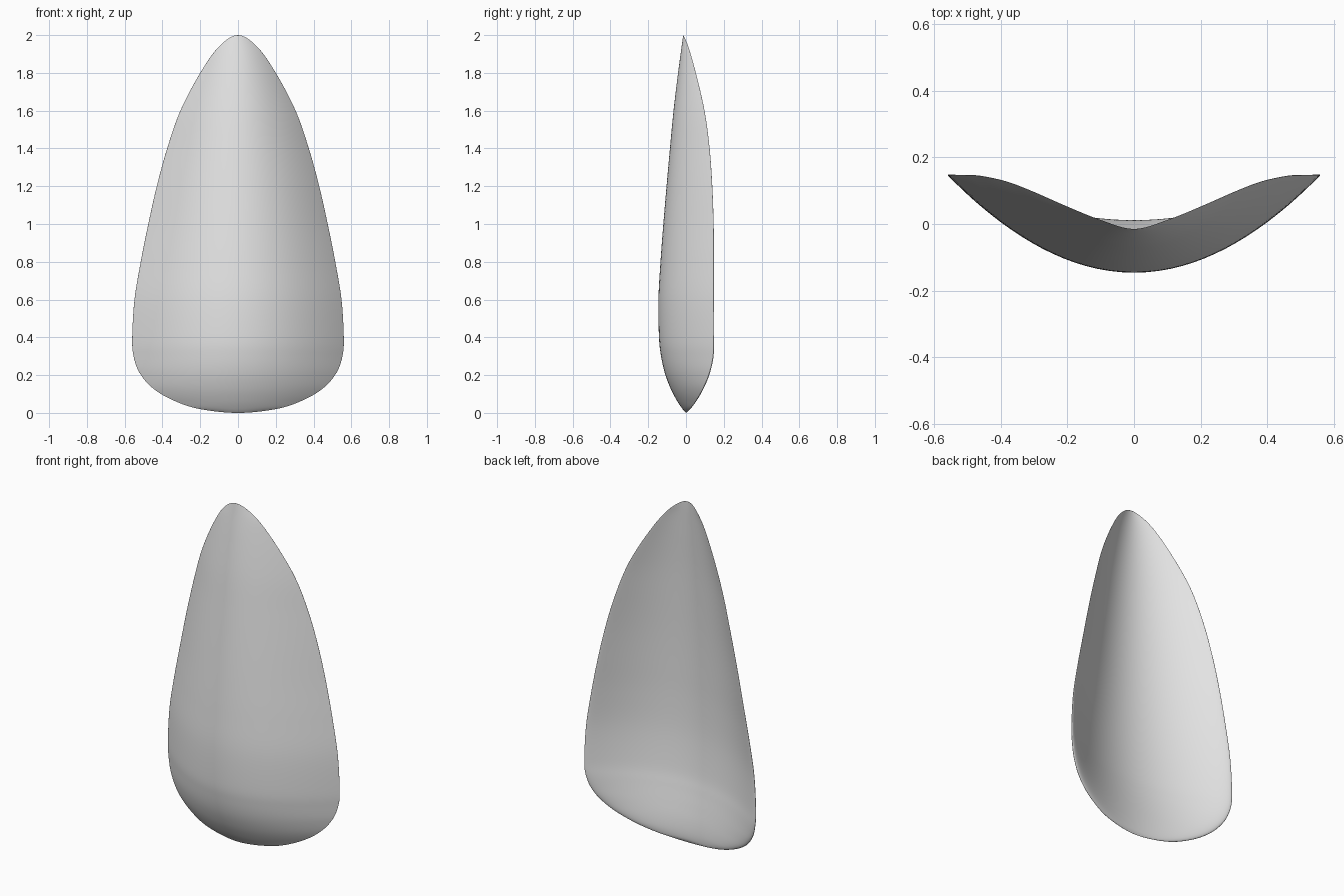
import bpy
import bmesh
import math

default = bpy.data.objects.get("Cube")
if default:
    bpy.data.objects.remove(default, do_unlink=True)

# Stations from the bottom to the tip:
# half width, height, rim depth, front centre depth, back centre depth
STATIONS = [
    (0, 0, 0, 0, 0),
    (.2, .02, .02, -.018, .01),
    (.34, .065, .053, -.048, .011),
    (.45, .13, .09, -.082, .004),
    (.52, .21, .123, -.112, -.01),
    (.553, .3, .143, -.132, -.027),
    (.56, .4, .147, -.143, -.043),
    (.548, .6, .147, -.146, -.06),
    (.515, .8, .147, -.135, -.065),
    (.475, 1, .146, -.12, -.063),
    (.43, 1.2, .139, -.103, -.058),
    (.375, 1.4, .125, -.085, -.05),
    (.305, 1.6, .098, -.066, -.04),
    (.2, 1.8, .052, -.042, -.027),
    (.1, 1.94, .012, -.023, -.018),
    (0, 2, -.015, -.015, -.015),
]
STEPS = 6
COLUMNS = 48


def smooth_path(points, steps):
    """Catmull-Rom through the stations, mirrored at both poles."""
    def flipped(p):
        return (-p[0],) + p[1:]
    pts = [flipped(points[1])] + points + [flipped(points[-2])]
    for a, b, c, d in zip(pts, pts[1:], pts[2:], pts[3:]):
        for k in range(steps):
            t = k / steps
            yield [q + t / 2 * (r - p + t * (2*p - 5*q + 4*r - s
                   + t * (3*q - 3*r + s - p)))
                   for p, q, r, s in zip(a, b, c, d)]
    yield list(points[-1])


def section(station):
    """Closed crescent: parabolic front, hollow back, rounded thin rim."""
    half, z, rim, front, back = station
    ring = []
    for i in range(2 * COLUMNS):
        angle = math.pi * i / COLUMNS
        u = math.cos(angle)
        y = front + (rim - front) * u * u
        if i > COLUMNS:
            y += (back - front) * max(0, 1 - u * u) ** .65
        ring.append((half * u, y, z))
    return ring


# Curved shell
bm = bmesh.new()
rings = [[bm.verts.new(p) for p in section(s)]
         for s in smooth_path(STATIONS, STEPS)]
for low, high in zip(rings, rings[1:]):
    for i in range(len(low)):
        j = (i + 1) % len(low)
        bm.faces.new((low[i], low[j], high[j], high[i]))
bmesh.ops.remove_doubles(bm, verts=bm.verts, dist=.00005)
bmesh.ops.recalc_face_normals(bm, faces=bm.faces)
for face in bm.faces:
    face.smooth = True
mesh = bpy.data.meshes.new("curved_shell")
bm.to_mesh(mesh)
bm.free()
shell = bpy.data.objects.new("curved_shell", mesh)
bpy.context.collection.objects.link(shell)

# Plain grey
grey = bpy.data.materials.new("light_grey")
grey.use_nodes = True
grey.diffuse_color = (.8, .8, .8, 1)
grey.node_tree.nodes["Principled BSDF"].inputs["Base Color"].default_value = (.8, .8, .8, 1)
mesh.materials.append(grey)
